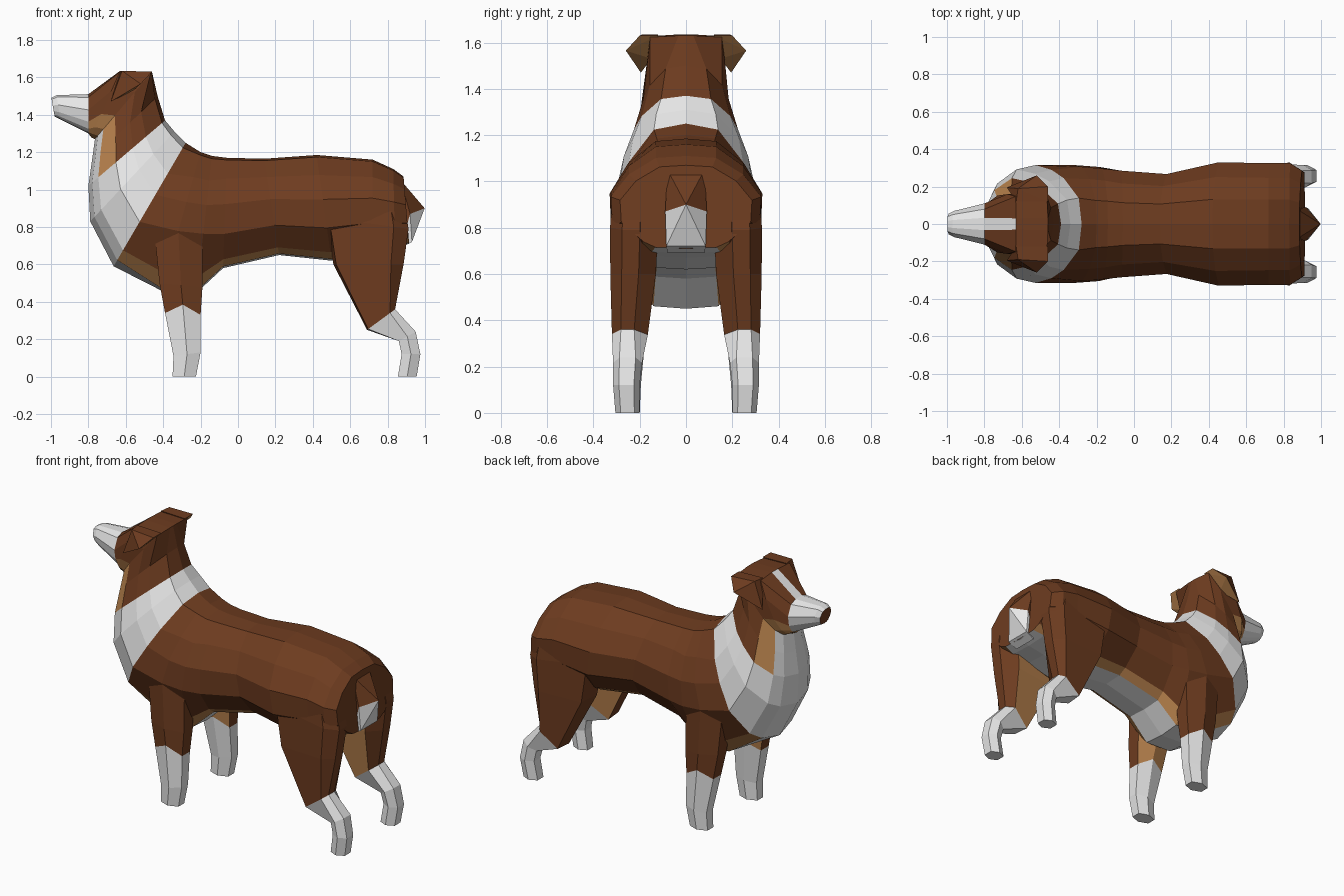
import bpy, bmesh

if "Cube" in bpy.data.objects:
    bpy.data.objects.remove(bpy.data.objects["Cube"])


def material(name, rgb):
    m = bpy.data.materials.new(name)
    m.diffuse_color = (*rgb, 1)
    m.use_nodes = True
    m.node_tree.nodes["Principled BSDF"].inputs["Base Color"].default_value = m.diffuse_color
    return m


MATS = [material("brown_coat", (0.155, 0.045, 0.014)),
        material("white_fur", (0.8, 0.8, 0.8)),
        material("tan_fur", (0.52, 0.24, 0.08))]
BROWN, WHITE, TAN = 0, 1, 2


def finish(name, bm):
    bmesh.ops.recalc_face_normals(bm, faces=bm.faces)
    me = bpy.data.meshes.new(name)
    bm.to_mesh(me)
    bm.free()
    for m in MATS:
        me.materials.append(m)
    ob = bpy.data.objects.new(name, me)
    bpy.context.collection.objects.link(ob)
    return ob


def loft(name, rings, colour, end=BROWN):
    """Skin closed rings; colour(span, side) picks each face's material."""
    bm = bmesh.new()
    loops = [[bm.verts.new(p) for p in r] for r in rings]
    n = len(loops[0])
    for k, (a, b) in enumerate(zip(loops, loops[1:])):
        for i in range(n):
            j = (i + 1) % n
            bm.faces.new((a[i], a[j], b[j], b[i])).material_index = colour(k, i)
    bm.faces.new(loops[0])
    bm.faces.new(loops[-1]).material_index = end
    return finish(name, bm)


def hull(name, points, colour):
    """Convex solid; colour(face) picks each face's material."""
    bm = bmesh.new()
    for p in points:
        bm.verts.new(p)
    res = bmesh.ops.convex_hull(bm, input=bm.verts)
    bmesh.ops.delete(bm, geom=[v for v in res["geom_interior"]
                               if isinstance(v, bmesh.types.BMVert)], context='VERTS')
    bmesh.ops.recalc_face_normals(bm, faces=bm.faces)
    for f in bm.faces:
        f.normal_update()
        f.material_index = colour(f)
    return finish(name, bm)


# Half cross-sections: (fraction from top to bottom, fraction of half width)
TRUNK = [(0, 0), (.02, .4), (.19, .76), (.42, 1), (.69, .98), (.92, .64), (.985, .46), (1, 0)]
CHEST = [(0, 0), (.02, .4), (.18, .76), (.36, .97), (.57, 1), (.88, .66), (.985, .46), (1, 0)]
NECK = [(0, 0), (.04, .44), (.25, .78), (.42, .92), (.64, 1), (.87, .74), (.95, .48), (1, 0)]
HEAD = [(0, 0), (0, .19), (.02, .92), (.3, 1), (.65, .95), (.85, .75), (.95, .5), (1, 0)]
SNOUT = [(0, 0), (0, .3), (.08, .72), (.4, 1), (.7, .9), (.88, .7), (.97, .45), (1, 0)]


def section(tx, tz, bx, bz, w, prof):
    half = [(tx + (bx - tx) * f, w * g, tz + (bz - tz) * f) for f, g in prof]
    return half + [(x, -y, z) for x, y, z in half[-2:0:-1]]


# Body, neck and head in one skin, from rump to nose
BODY = [(.885, 1.07, .915, .71, .285, TRUNK),
        (.83, 1.11, .84, .69, .325, TRUNK),
        (.72, 1.16, .72, .67, .325, TRUNK),
        (.42, 1.185, .50, .62, .33, TRUNK),
        (.14, 1.165, .22, .65, .267, TRUNK),
        (-.06, 1.17, -.08, .58, .285, TRUNK),
        (-.14, 1.18, -.22, .45, .305, CHEST),
        (-.20, 1.20, -.41, .46, .315, CHEST),
        (-.28, 1.25, -.665, .59, .315, NECK),
        (-.34, 1.31, -.79, .83, .292, NECK),
        (-.39, 1.37, -.80, 1.02, .245, NECK),
        (-.43, 1.50, -.78, 1.16, .20, NECK),
        (-.46, 1.63, -.765, 1.27, .168, HEAD),
        (-.63, 1.635, -.785, 1.28, .16, HEAD),
        (-.80, 1.51, -.80, 1.30, .11, SNOUT),
        (-.97, 1.505, -.95, 1.375, .07, SNOUT),
        (-.998, 1.49, -.98, 1.39, .055, SNOUT)]


def body_colour(k, i):
    s = min(i, 13 - i)                      # 0 = top strip, 6 = bottom strip
    if k >= 14 or k in (8, 9):              # muzzle and collar
        return WHITE
    if k == 13:                             # blaze, jaw
        return WHITE if s == 0 else TAN if s >= 4 else BROWN
    if k == 12:
        return TAN if s >= 4 else BROWN
    if k >= 10:                             # throat
        return WHITE if s >= 5 else TAN if s == 4 else BROWN
    return {6: WHITE, 5: TAN}.get(s, BROWN)  # belly


loft("body", [section(*r) for r in BODY], body_colour)

# Leg outlines around one ring: (fraction front to back, fraction inner to outer)
THIGH = [(0, .22), (.04, .92), (.82, 1), (1, .75), (1, .38), (.8, 0)]
SHANK = [(0, .22), (0, .78), (.5, 1), (1, .78), (1, .22), (.5, 0)]

# Legs: (front x, front z, back x, back z, inner y, outer y, outline)
FRONT = [(-.45, .80, -.19, .79, .13, .31, SHANK),
         (-.42, .50, -.19, .48, .15, .314, SHANK),
         (-.39, .34, -.20, .33, .17, .312, SHANK),
         (-.345, .11, -.20, .13, .195, .312, SHANK),
         (-.35, 0, -.225, 0, .20, .305, SHANK)]
HIND = [(.47, .90, .89, .92, .12, .32, THIGH),
        (.47, .85, .912, .79, .12, .328, THIGH),
        (.51, .60, .885, .60, .13, .327, THIGH),
        (.69, .25, .84, .36, .165, .32, THIGH),
        (.86, .19, .95, .24, .19, .315, SHANK),
        (.875, .12, .975, .12, .20, .315, SHANK),
        (.855, 0, .955, 0, .20, .305, SHANK)]


def leg(name, rows, white_from, side, peak, tan_from):
    rings = [[(fx + (bx - fx) * u, side * (yi + (yo - yi) * v),
               fz + (bz - fz) * u + (peak if k == white_from and u == .5 else 0))
              for u, v in prof] for k, (fx, fz, bx, bz, yi, yo, prof) in enumerate(rows)]
    loft(name, rings, lambda k, i: WHITE if k >= white_from else
         TAN if i >= tan_from else BROWN, WHITE)


for side, label in ((1, "right"), (-1, "left")):
    leg("front_leg_" + label, FRONT, 2, side, .05, 4)
    leg("hind_leg_" + label, HIND, 3, side, 0, 5)
    # Folded ear with a paler underside
    hull("ear_" + label,
         [(x, side * y, z) for x, y, z in
          [(-.63, .12, 1.635), (-.46, .12, 1.63), (-.46, .20, 1.63), (-.62, .19, 1.635),
           (-.52, .26, 1.565), (-.68, .195, 1.47), (-.56, .15, 1.53)]],
         lambda f: TAN if f.normal.z < -.3 else BROWN)

# Docked tail, white below
hull("tail",
     [(.87, .08, 1.05), (.87, -.08, 1.05), (.92, .09, .87), (.92, -.09, .87),
      (.998, 0, .90), (.93, .085, .72), (.93, -.085, .72), (.87, .08, .69), (.87, -.08, .69)],
     lambda f: WHITE if max(v.co.z for v in f.verts) < .95 else BROWN)
